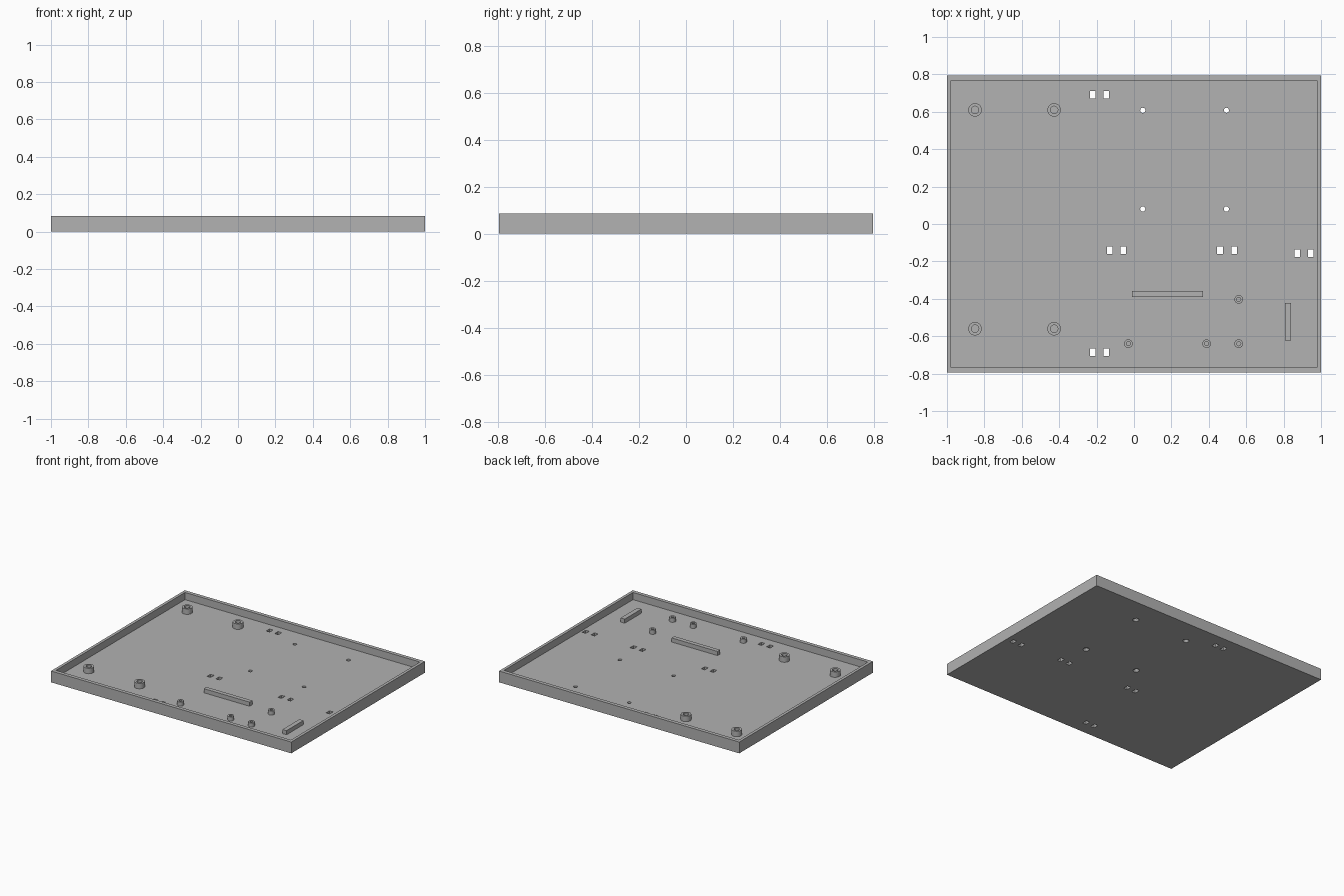
import bpy, bmesh, math
from mathutils import Matrix

if "Cube" in bpy.data.objects:
    bpy.data.objects.remove(bpy.data.objects["Cube"])

HX, HY, H, FLOOR = 1.0, 0.795, 0.085, 0.031   # half sizes, height, floor top
IX, IY = 0.978, 0.767                         # inner wall half sizes

grey = bpy.data.materials.new("grey plastic")
grey.diffuse_color = (0.445, 0.445, 0.445, 1)
grey.use_nodes = True
grey.node_tree.nodes["Principled BSDF"].inputs["Base Color"].default_value = grey.diffuse_color


def finish(bm, name):
    bmesh.ops.recalc_face_normals(bm, faces=bm.faces)
    me = bpy.data.meshes.new(name)
    bm.to_mesh(me)
    bm.free()
    me.materials.append(grey)
    ob = bpy.data.objects.new(name, me)
    bpy.context.collection.objects.link(ob)
    return ob


def add_box(bm, x0, x1, y0, y1, z0, z1):
    m = Matrix.Translation(((x0 + x1) / 2, (y0 + y1) / 2, (z0 + z1) / 2)) \
        @ Matrix.Diagonal((x1 - x0, y1 - y0, z1 - z0, 1))
    return bmesh.ops.create_cube(bm, size=1, matrix=m)["verts"]


def add_lathe(bm, x, y, profile, n):
    """Revolve a closed (radius, z) profile about a vertical axis."""
    rings = [[bm.verts.new((x + r * math.cos(2 * math.pi * i / n),
                            y + r * math.sin(2 * math.pi * i / n), z))
              for i in range(n)] for r, z in profile]
    for a, b in zip(rings, rings[1:] + rings[:1]):
        for i in range(n):
            j = (i + 1) % n
            bm.faces.new((a[i], a[j], b[j], b[i]))


# Tray: box with its top face inset and sunk to the floor
bm = bmesh.new()
add_box(bm, -HX, HX, -HY, HY, 0, H)
bm.faces.ensure_lookup_table()
top = max(bm.faces, key=lambda f: f.calc_center_median().z)
bmesh.ops.inset_individual(bm, faces=[top], thickness=0.02)
for v in top.verts:
    v.co.x = math.copysign(IX, v.co.x)
    v.co.y = math.copysign(IY, v.co.y)
well = bmesh.ops.extrude_discrete_faces(bm, faces=[top])["faces"][0]
for v in well.verts:
    v.co.z = FLOOR
tray = finish(bm, "tray")

# Cutters: pairs of cable-tie slots and countersunk screw holes
bm = bmesh.new()
for xa, xb, y in ((-0.22, -0.148, 0.69), (-0.22, -0.148, -0.685),
                  (-0.13, -0.058, -0.14), (0.46, 0.535, -0.14),
                  (0.872, 0.945, -0.157)):
    for x in (xa, xb):
        add_box(bm, x - 0.015, x + 0.015, y - 0.02, y + 0.02, -0.02, 0.05)
for x in (0.047, 0.494):
    for y in (0.08, 0.608):
        for r0, r1, z0, z1 in ((0.014, 0.014, -0.02, 0.05),):
            bmesh.ops.create_cone(bm, cap_ends=True, segments=12, radius1=r0,
                                  radius2=r1, depth=z1 - z0,
                                  matrix=Matrix.Translation((x, y, (z0 + z1) / 2)))
through = finish(bm, "through_hole_cutter")

bm = bmesh.new()
for x in (0.047, 0.494):
    for y in (0.08, 0.608):
        bmesh.ops.create_cone(bm, cap_ends=True, segments=12, radius1=0.026,
                              radius2=0.012, depth=0.02,
                              matrix=Matrix.Translation((x, y, 0.005)))
sink = finish(bm, "countersink_cutter")

for cutter in (through, sink):
    cutter.hide_render = True
    cutter.hide_viewport = True
    mod = tray.modifiers.new(cutter.name, 'BOOLEAN')
    mod.operation = 'DIFFERENCE'
    mod.solver = 'EXACT'
    mod.object = cutter


# Hollow mounting posts
def posts(name, places, ro, ri, z, n):
    bm = bmesh.new()
    for x, y in places:
        add_lathe(bm, x, y, [(ri, FLOOR - 0.003), (ro, FLOOR - 0.003),
                             (ro, z), (ri, z)], n)
    ob = finish(bm, name)
    for o in bpy.context.selected_objects:
        o.select_set(False)
    ob.select_set(True)
    bpy.context.view_layer.objects.active = ob
    bpy.ops.object.shade_smooth_by_angle(angle=math.radians(35))


posts("large_posts", [(x, y) for x in (-0.85, -0.427) for y in (-0.56, 0.61)],
      0.036, 0.02, 0.072, 20)
posts("small_posts", [(-0.03, -0.64), (0.388, -0.64), (0.56, -0.64), (0.56, -0.403)],
      0.023, 0.011, 0.062, 16)

# Support bars
for name, box in (("long_bar", (-0.012, 0.37, -0.39, -0.358)),
                  ("short_bar", (0.806, 0.84, -0.622, -0.422))):
    bm = bmesh.new()
    add_box(bm, *box, FLOOR - 0.003, 0.062)
    finish(bm, name)
